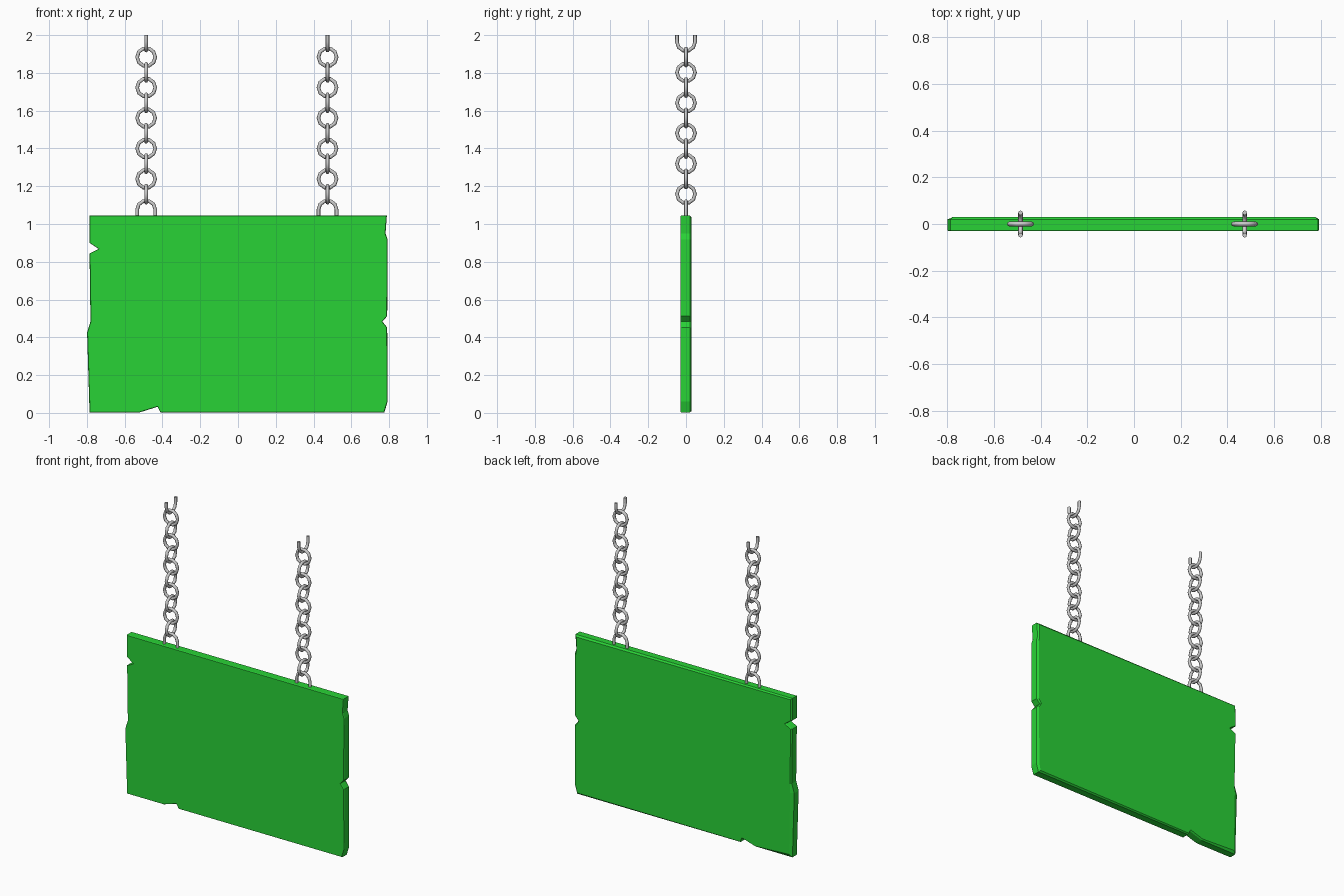
import bpy, bmesh
from math import sin, cos, pi, radians
from mathutils import Vector

if "Cube" in bpy.data.objects:
    bpy.data.objects.remove(bpy.data.objects["Cube"])


def finish(bm, name, material=None):
    bmesh.ops.recalc_face_normals(bm, faces=bm.faces)
    mesh = bpy.data.meshes.new(name)
    bm.to_mesh(mesh)
    bm.free()
    if material:
        mesh.materials.append(material)
    obj = bpy.data.objects.new(name, mesh)
    bpy.context.collection.objects.link(obj)
    return obj


# Board: chipped outline (x, z, inset of the back face) counter-clockwise
green = bpy.data.materials.new("board_green")
green.diffuse_color = (0.022, 0.65, 0.037, 1)
green.use_nodes = True
green.node_tree.nodes["Principled BSDF"].inputs["Base Color"].default_value = green.diffuse_color

outline = [
    (-0.786, 0.003, .018), (-0.52, 0.003, .006), (-0.426, 0.032, .006),
    (-0.41, 0.003, .006), (0.775, 0.003, .01), (0.792, 0.06, .018),
    (0.790, 0.452, .012), (0.764, 0.484, .006), (0.790, 0.512, .012),
    (0.792, 0.918, .014), (0.781, 0.95, .008), (0.788, 1.045, .012),
    (-0.786, 1.045, .008), (-0.786, 0.90, .006), (-0.738, 0.868, .004),
    (-0.786, 0.844, .006), (-0.781, 0.484, .008), (-0.799, 0.426, .024),
]


def inset(x, z, d):
    # pull a rim point towards the inside of the board
    x -= d if x > 0.7 else -d if x < -0.7 else 0
    z -= d if z > 1 else -d if z < 0.05 else 0
    return x, z


bm = bmesh.new()
loops = []
for y, scale, base in ((-0.03, 0, .003), (-0.025, 0, 0), (0.02, 0, 0), (0.029, 1, 0)):
    loop = []
    for x, z, d in outline:
        px, pz = inset(x, z, d * scale + base)
        loop.append(bm.verts.new((px, y, pz)))
    loops.append(loop)
n = len(outline)
for a, b in zip(loops, loops[1:]):
    for i in range(n):
        j = (i + 1) % n
        bm.faces.new((a[i], a[j], b[j], b[i]))
bm.faces.new(loops[0])
bm.faces.new(loops[-1])
finish(bm, "sign_board", green)


# Chain links: a round tube swept along a ten-sided ring or an open U
RING, WIRE, SIDES, TUBE = 0.048, 0.0098, 10, 8


def add_link(bm, x, z, sideways, path, closed):
    across = Vector((0, 1, 0)) if sideways else Vector((1, 0, 0))
    normal = Vector((1, 0, 0)) if sideways else Vector((0, 1, 0))
    up = Vector((0, 0, 1))
    sections = []
    for angle, shift in path:
        out = across * cos(angle) + up * sin(angle)
        centre = Vector((x, 0, z + shift)) + out * RING
        sections.append([
            bm.verts.new(centre + WIRE * (out * cos(t) + normal * sin(t)))
            for t in (2 * pi * k / TUBE for k in range(TUBE))])
    count = len(sections)
    for i in range(count if closed else count - 1):
        a, b = sections[i], sections[(i + 1) % count]
        for k in range(TUBE):
            m = (k + 1) % TUBE
            bm.faces.new((a[k], a[m], b[m], b[k]))
    if not closed:
        bm.faces.new(sections[0])
        bm.faces.new(sections[-1])


step = 2 * pi / SIDES
full = [(i * step, 0) for i in range(SIDES)]
arch = [(i * step, 0) for i in range(SIDES // 2 + 1)]
arch = [(0, -0.04)] + arch + [(pi, -0.04)]
hook = [(pi + i * step, 0) for i in range(SIDES // 2 + 1)]
hook = [(pi, 0.036)] + hook + [(2 * pi, 0.036)]

for name, x in (("left_chain", -0.486), ("right_chain", 0.474)):
    bm = bmesh.new()
    add_link(bm, x, 1.076, False, arch, False)       # staple in the board
    for i in range(10):                              # alternating closed links
        add_link(bm, x, 1.158 + i * 0.0806, i % 2 == 0, full, True)
    add_link(bm, x, 1.964, True, hook, False)        # cut link at the top
    chain = finish(bm, name)
    bpy.context.view_layer.objects.active = chain
    bpy.ops.object.select_all(action='DESELECT')
    chain.select_set(True)
    bpy.ops.object.shade_smooth_by_angle(angle=radians(50))
